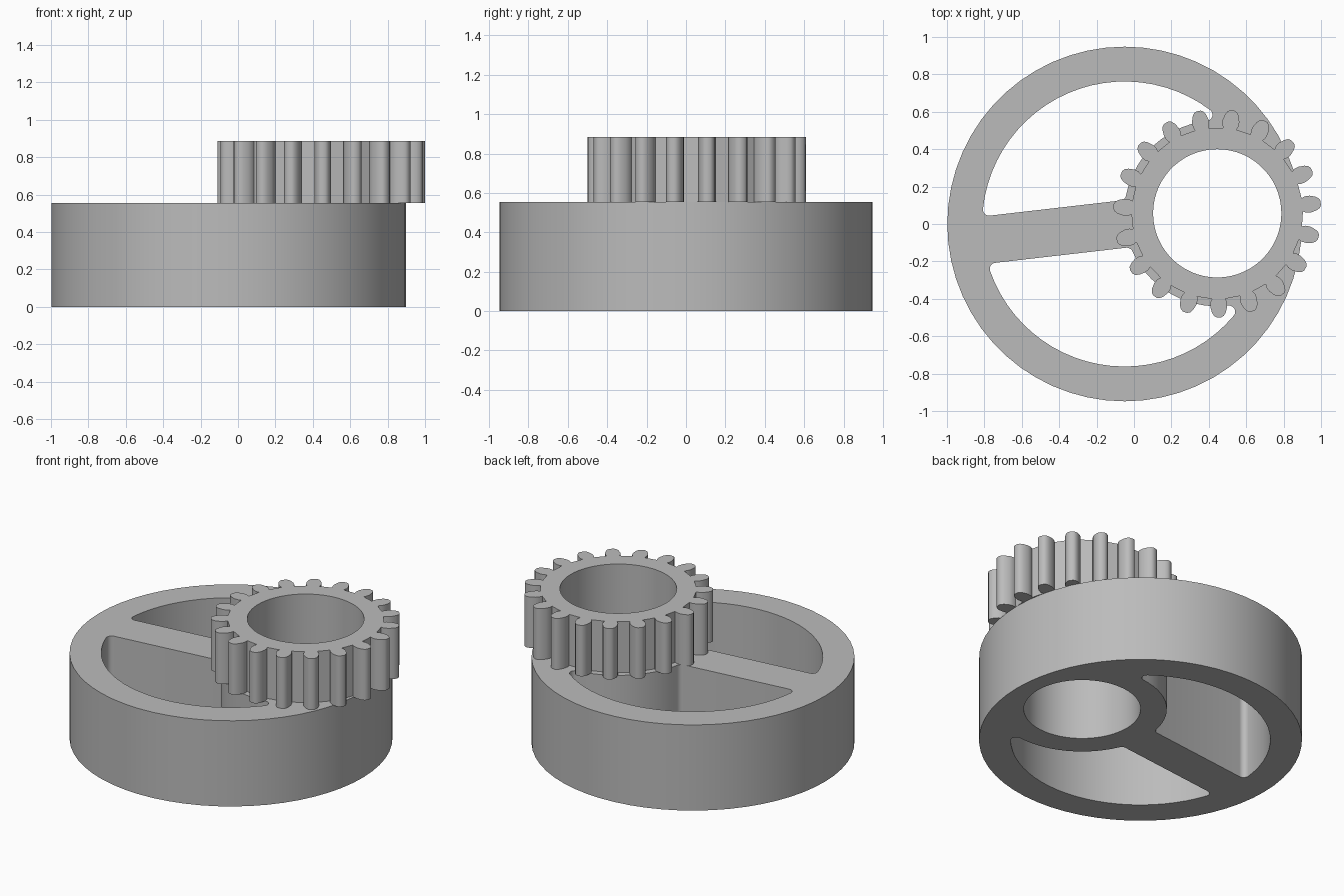
import bpy
import bmesh
from math import pi, cos, sin, atan2, sqrt, radians
from mathutils import Vector

cube = bpy.data.objects.get("Cube")
if cube:
    bpy.data.objects.remove(cube, do_unlink=True)

grey = bpy.data.materials.new("plain_grey")
grey.use_nodes = True
grey.diffuse_color = (0.5, 0.5, 0.5, 1)
grey.node_tree.nodes["Principled BSDF"].inputs["Base Color"].default_value = (0.5, 0.5, 0.5, 1)

WHEEL = Vector((-0.05, 0))
HUB = Vector((0.445, 0.057))
WHEEL_TOP, GEAR_TOP = 0.555, 0.885
RIM_R, POCKET_R, HUB_R, BORE_R = 0.948, 0.762, 0.497, 0.343
SPOKE_HALF, FILLET = 0.127, 0.033


def arc(centre, radius, start, end, steps):
    return [centre + radius * Vector((cos(a), sin(a)))
            for a in (start + (end - start) * i / steps for i in range(steps + 1))]


def circle(centre, radius, steps):
    return arc(centre, radius, 0, 2 * pi, steps)[:-1]


def angle(v):
    return atan2(v.y, v.x)


def plate(name, loops, bottom, top):
    """Solid plate from an outer outline and its holes."""
    curve = bpy.data.curves.new(name, 'CURVE')
    curve.dimensions = '2D'
    curve.fill_mode = 'BOTH'
    curve.extrude = (top - bottom) / 2
    for loop in loops:
        spline = curve.splines.new('POLY')
        spline.points.add(len(loop) - 1)
        for point, p in zip(spline.points, loop):
            point.co = (p.x, p.y, 0, 1)
        spline.use_cyclic_u = True
    obj = bpy.data.objects.new(name, curve)
    bpy.context.collection.objects.link(obj)
    bpy.ops.object.select_all(action='DESELECT')
    obj.select_set(True)
    bpy.context.view_layer.objects.active = obj
    bpy.ops.object.convert(target='MESH')
    obj = bpy.context.object
    bm = bmesh.new()
    bm.from_mesh(obj.data)
    bmesh.ops.remove_doubles(bm, verts=bm.verts, dist=0.0002)
    bmesh.ops.translate(bm, verts=bm.verts, vec=(0, 0, (top + bottom) / 2))
    bmesh.ops.recalc_face_normals(bm, faces=bm.faces)
    bm.to_mesh(obj.data)
    bm.free()
    obj.data.materials.clear()
    obj.data.materials.append(grey)
    bpy.ops.object.shade_smooth_by_angle(angle=radians(30))
    return obj


# Pocket outline with rounded corners, in a frame along the spoke
axis = HUB - WHEEL
dist = axis.length
origin, hub = Vector((0, 0)), Vector((dist, 0))
inner, outer, level = POCKET_R - FILLET, HUB_R + FILLET, SPOKE_HALF + FILLET
rim_spoke = Vector((-sqrt(inner ** 2 - level ** 2), level))
hub_spoke = Vector((dist - sqrt(outer ** 2 - level ** 2), level))
along = (inner ** 2 - outer ** 2 + dist ** 2) / (2 * dist)
rim_hub = Vector((along, sqrt(inner ** 2 - along ** 2)))

a_rim, a_tip = angle(rim_spoke), angle(rim_hub)
a_hub_tip, a_hub_spoke = angle(rim_hub - hub), angle(hub_spoke - hub)
pocket = (arc(origin, POCKET_R, a_rim, a_tip, 24)
          + arc(rim_hub, FILLET, a_tip, a_hub_tip - pi, 8)
          + arc(hub, HUB_R, a_hub_tip, a_hub_spoke, 14)
          + arc(hub_spoke, FILLET, a_hub_spoke - pi, -pi / 2, 6)
          + arc(rim_spoke, FILLET, 1.5 * pi, a_rim, 6))

# Turn the pocket to the spoke direction and mirror it for the other side
along_dir = axis.normalized()
across_dir = Vector((-along_dir.y, along_dir.x))
pockets = [[WHEEL + along_dir * p.x + across_dir * p.y * side for p in pocket]
           for side in (1, -1)]

# Wheel with rim, spoke and offset hub
plate("spoked_wheel",
      [circle(WHEEL, RIM_R, 60), circle(HUB, BORE_R, 60)] + pockets,
      0, WHEEL_TOP)

# Gear: half a tooth as (radius, half width), repeated around the ring
TEETH = 19
half_tooth = [(0.457, 0.036), (0.475, 0.044), (0.5, 0.045),
              (0.53, 0.037), (0.548, 0.026), (0.556, 0.012)]
tooth = [(r, -w) for r, w in half_tooth] + [(r, w) for r, w in reversed(half_tooth)]
outline = []
for i in range(TEETH):
    a = radians(5.7) + 2 * pi * i / TEETH
    radial, tangent = Vector((cos(a), sin(a))), Vector((-sin(a), cos(a)))
    outline += [HUB + radial * r + tangent * w for r, w in tooth]
plate("gear_ring", [outline, circle(HUB, BORE_R, 60)], WHEEL_TOP, GEAR_TOP)
